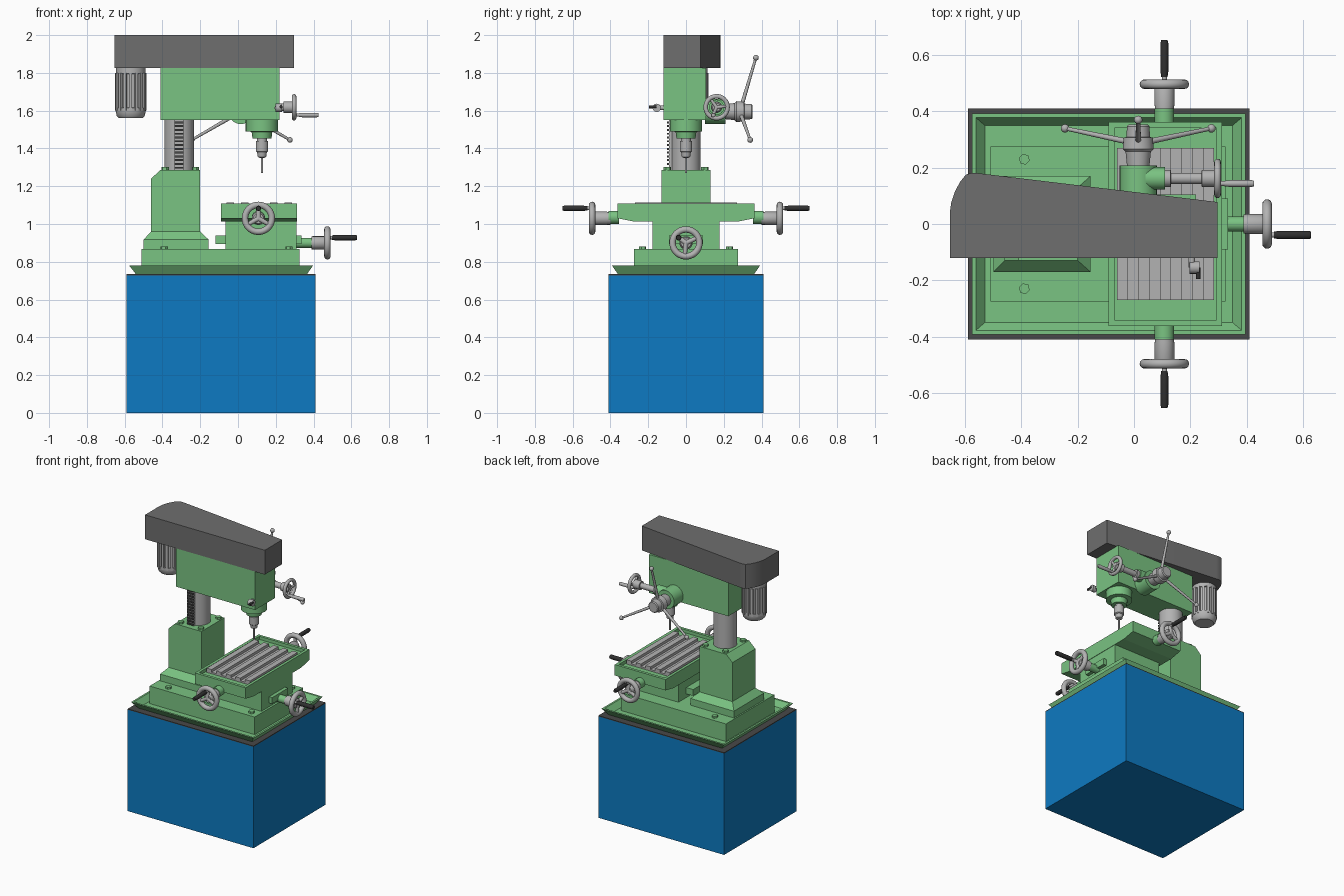
import bpy, bmesh, math
from mathutils import Vector

if "Cube" in bpy.data.objects:
    bpy.data.objects.remove(bpy.data.objects["Cube"])


def material(name, rgb):
    m = bpy.data.materials.new(name)
    m.use_nodes = True
    m.diffuse_color = (*rgb, 1)
    m.node_tree.nodes["Principled BSDF"].inputs["Base Color"].default_value = (*rgb, 1)
    return m


GREEN = material("machine green", (0.195, 0.546, 0.223))
BLUE = material("cabinet blue", (0.004, 0.195, 0.54))
COVER = material("cover grey", (0.156, 0.156, 0.156))
STEEL = material("light steel", (0.45, 0.45, 0.45))
DARK = material("dark rubber", (0.03, 0.03, 0.03))
RIM = material("rim grey", (0.065, 0.065, 0.065))
smooth = []


def finish(name, bm, mat):
    bmesh.ops.recalc_face_normals(bm, faces=bm.faces)
    me = bpy.data.meshes.new(name)
    bm.to_mesh(me)
    bm.free()
    me.materials.append(mat)
    ob = bpy.data.objects.new(name, me)
    bpy.context.collection.objects.link(ob)
    return ob


def loft(name, rings, mat):
    """Skin equal-length rings of points and cap both ends."""
    bm = bmesh.new()
    loops = [[bm.verts.new(p) for p in r] for r in rings]
    n = len(loops[0])
    for a, b in zip(loops, loops[1:]):
        for i in range(n):
            bm.faces.new((a[i], a[(i + 1) % n], b[(i + 1) % n], b[i]))
    bm.faces.new(loops[0])
    bm.faces.new(loops[-1])
    return finish(name, bm, mat)


def rects(name, levels, mat):
    """Stack of rectangles (x0, x1, y0, y1, z)."""
    return loft(name, [[(a, c, z), (b, c, z), (b, d, z), (a, d, z)]
                       for a, b, c, d, z in levels], mat)


def box(name, x0, x1, y0, y1, z0, z1, mat):
    return rects(name, [(x0, x1, y0, y1, z0), (x0, x1, y0, y1, z1)], mat)


def turned(name, start, axis, profile, mat, sides=32):
    """Turned part: profile of (distance along axis, radius)."""
    start, axis = Vector(start), Vector(axis).normalized()
    u = axis.orthogonal().normalized()
    v = axis.cross(u)
    ring = [u * math.cos(t) + v * math.sin(t)
            for t in (2 * math.pi * i / sides for i in range(sides))]
    ob = loft(name, [[start + axis * d + p * r for p in ring] for d, r in profile], mat)
    if sides > 8:
        smooth.append(ob)
    return ob


def rod(name, a, b, r, mat, r2=None, sides=16):
    d = Vector(b) - Vector(a)
    return turned(name, a, d, [(0, r), (d.length, r if r2 is None else r2)], mat, sides)


def bolt(name, x, y, z):
    rod(name, (x, y, z), (x, y, z + 0.014), 0.02, GREEN, sides=6)


def handwheel(name, centre, axis, to_handle, radius, tube, offset, grip, grip_mat):
    """Ring, three spokes, hub and crank handle around an axis."""
    c, a, h = Vector(centre), Vector(axis), Vector(to_handle).normalized()
    s = a.cross(h)
    bpy.ops.mesh.primitive_torus_add(
        major_radius=radius - tube, minor_radius=tube, major_segments=40,
        minor_segments=12, location=c, rotation=a.to_track_quat('Z', 'Y').to_euler())
    ring = bpy.context.object
    ring.name = name + "_rim"
    ring.data.materials.append(STEEL)
    smooth.append(ring)
    for k in range(3):
        t = 2 * math.pi * k / 3
        d = h * math.cos(t) + s * math.sin(t)
        rod(f"{name}_spoke_{k + 1}", c, c + d * (radius - tube), tube * 0.85, STEEL, tube * 0.6)
    turned(name + "_hub", c - a * tube * 4.6, a,
           [(0, radius * 0.4), (tube * 4, radius * 0.4), (tube * 5, radius * 0.3)], STEEL)
    p = c + h * offset
    stub = 0.025
    rod(name + "_handle_stub", p - a * tube * 0.5, p + a * stub, 0.009, STEEL)
    turned(name + "_handle", p + a * stub, a,
           [(0, grip * 0.8), (0.02, grip), (0.12 * radius / 0.087, grip),
            (0.13 * radius / 0.087, grip * 0.8)], grip_mat)


# Cabinet and drip tray
box("cabinet", -0.59, 0.41, -0.41, 0.41, 0, 0.728, BLUE)
box("cabinet_top", -0.59, 0.41, -0.41, 0.41, 0.728, 0.734, RIM)
rects("drip_tray", [(-0.54, 0.365, -0.36, 0.36, 0.734), (-0.576, 0.397, -0.392, 0.392, 0.78),
                    (-0.562, 0.383, -0.378, 0.378, 0.78),
                    (-0.53, 0.35, -0.35, 0.35, 0.742)], GREEN)

# Base casting and column pedestal
box("base", -0.51, 0.325, -0.275, 0.275, 0.742, 0.868, GREEN)
for x in (-0.39, 0.27):
    for y in (-0.23, 0.23):
        bolt("base_bolt", x, y, 0.868)
P = (-0.5, -0.155, -0.17, 0.17)
rects("pedestal_foot", [(*P, 0.868), (*P, 0.917), (-0.46, -0.2, -0.13, 0.13, 0.96)], GREEN)
prof = [(-0.46, 0.95), (-0.2, 0.95), (-0.2, 1.287), (-0.41, 1.287), (-0.46, 1.24)]
loft("pedestal", [[(x, y, z) for x, z in prof] for y in (-0.13, 0.13)], GREEN)
for x in (-0.385, -0.225):
    for y in (-0.1, 0.1):
        bolt("pedestal_bolt", x, y, 1.287)

# Column with rack
rod("column", (-0.312, 0, 1.28), (-0.312, 0, 1.56), 0.078, STEEL, sides=40)
box("rack", -0.335, -0.288, -0.09, -0.06, 1.287, 1.55, STEEL)
for i in range(13):
    z = 1.293 + i * 0.02
    box("rack_tooth", -0.335, -0.288, -0.1, -0.088, z, z + 0.01, RIM)

# Head and belt cover
box("head", -0.41, 0.22, -0.12, 0.105, 1.55, 1.826, GREEN)
outline = [(0.297, -0.12), (0.297, 0.078), (-0.2, 0.138), (-0.55, 0.18), (-0.575, 0.182),
           (-0.597, 0.176), (-0.618, 0.15), (-0.637, 0.115), (-0.65, 0.075), (-0.655, 0.04),
           (-0.655, -0.12)]
smooth.append(loft("belt_cover", [[(x, y, z) for x, y in outline] for z in (1.825, 2.0)], COVER))

# Motor with cooling fins
M = Vector((-0.568, 0.035, 1.56))
turned("motor", M, (0, 0, 1), [(0, 0.062), (0.012, 0.074), (0.04, 0.08), (0.055, 0.08),
                               (0.056, 0.07), (0.235, 0.07), (0.236, 0.078), (0.266, 0.078)], STEEL)
for i in range(16):
    t = 2 * math.pi * i / 16
    fin = box("motor_fin", 0.06, 0.083, -0.008, 0.008, 0.04, 0.24, STEEL)
    fin.location, fin.rotation_euler = M, (0, 0, t)

# Spindle, chuck and drill
turned("spindle_collar", (0.127, 0, 1.56), (0, 0, -1),
       [(0, 0.086), (0.07, 0.086), (0.072, 0.055), (0.108, 0.05)], GREEN)
turned("chuck", (0.127, 0, 1.46), (0, 0, -1),
       [(0, 0.026), (0.02, 0.026), (0.021, 0.033), (0.075, 0.033), (0.08, 0.026),
        (0.105, 0.022), (0.11, 0.012)], STEEL)
rod("drill", (0.127, 0, 1.36), (0.127, 0, 1.27), 0.006, STEEL)

# Quill feed capstan with three levers
turned("capstan_boss", (0.015, 0.1, 1.595), (0, 1, 0), [(0, 0.066), (0.108, 0.066)], GREEN)
turned("capstan_hub", (0.015, 0.207, 1.595), (0, 1, 0),
       [(0, 0.04), (0.05, 0.045), (0.06, 0.055), (0.1, 0.052), (0.102, 0.042),
        (0.14, 0.04), (0.146, 0.034)], STEEL)
for i, tip in enumerate([(0.015, 0.37, 1.88), (-0.245, 0.34, 1.445), (0.275, 0.34, 1.445)]):
    tip = Vector(tip)
    rod(f"capstan_lever_{i + 1}", (0.015, 0.285, 1.595), tip, 0.011, STEEL, 0.007)
    bpy.ops.mesh.primitive_uv_sphere_add(segments=16, ring_count=10, radius=0.015, location=tip)
    ball = bpy.context.object
    ball.name = f"capstan_lever_ball_{i + 1}"
    ball.data.materials.append(STEEL)
    smooth.append(ball)

# Fine feed shaft and small handwheel
turned("fine_feed_boss", (0.04, 0.162, 1.618), (1, 0, 0), [(0, 0.04), (0.07, 0.04)], GREEN)
turned("fine_feed_shaft", (0.11, 0.162, 1.618), (1, 0, 0),
       [(0, 0.03), (0.02, 0.03), (0.021, 0.02), (0.13, 0.02), (0.131, 0.03), (0.18, 0.03)], STEEL)
handwheel("fine_feed_wheel", (0.297, 0.162, 1.618), (1, 0, 0), (0, -0.4, -0.9),
          0.07, 0.012, 0.045, 0.012, STEEL)

# Quill clamp
rod("quill_clamp_post", (0.205, -0.11, 1.615), (0.205, -0.155, 1.615), 0.012, STEEL)
rod("quill_clamp", (0.198, -0.155, 1.615), (0.232, -0.155, 1.615), 0.022, STEEL)
rod("quill_clamp_lever", (0.228, -0.155, 1.62), (0.228, -0.196, 1.62), 0.008, DARK)

# Saddle, cross slide and table
box("saddle", -0.065, 0.31, -0.178, 0.178, 0.865, 1.02, GREEN)
box("cross_slide_way", -0.12, 0.335, -0.09, 0.09, 0.895, 0.94, GREEN)
rects("table", [(-0.09, 0.313, -0.27, 0.27, 1.012), (-0.09, 0.313, -0.362, 0.362, 1.03),
                (-0.09, 0.313, -0.362, 0.362, 1.108), (-0.07, 0.293, -0.342, 0.342, 1.108),
                (-0.07, 0.293, -0.342, 0.342, 1.085)], GREEN)
box("slot_bed", -0.06, 0.285, -0.27, 0.27, 1.08, 1.096, STEEL)
for i in range(5):
    x = -0.06 + i * 0.0765
    box("slot_bar", x, x + 0.039, -0.27, 0.27, 1.09, 1.115, STEEL)

# Table and cross slide handwheels
for side, s in (("front", -1), ("back", 1)):
    rod(f"{side}_table_boss", (0.108, s * 0.355, 1.035), (0.108, s * 0.41, 1.035), 0.035, GREEN)
    rod(f"{side}_table_shaft", (0.108, s * 0.4, 1.03), (0.108, s * 0.49, 1.03), 0.034, STEEL)
    handwheel(f"{side}_table_wheel", (0.108, s * 0.497, 1.03), (0, s, 0), (0, 0, 1),
              0.088, 0.017, 0.053, 0.014, DARK)
rod("cross_boss", (0.3, 0, 0.9), (0.4, 0, 0.9), 0.027, GREEN)
rod("cross_shaft", (0.39, 0, 0.9), (0.47, 0, 0.9), 0.034, STEEL)
handwheel("cross_wheel", (0.473, 0, 0.9), (1, 0, 0), (0, -0.8, 0.57),
          0.088, 0.017, 0.048, 0.015, DARK)

# Smooth shading on turned parts, keeping sharp edges
bpy.ops.object.select_all(action='DESELECT')
for ob in smooth:
    ob.select_set(True)
bpy.context.view_layer.objects.active = smooth[0]
bpy.ops.object.shade_smooth_by_angle(angle=math.radians(35))
